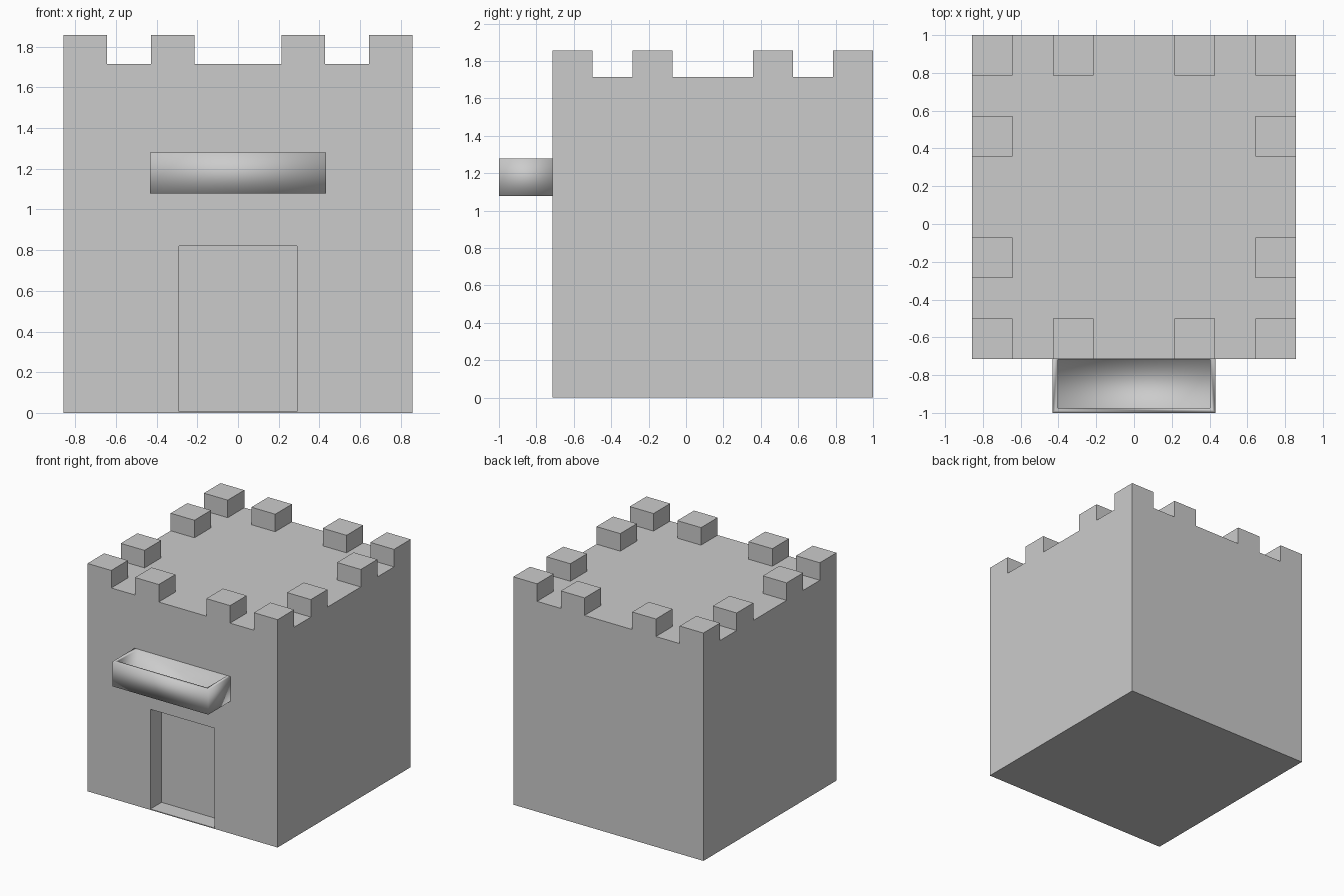
import bpy, bmesh
from mathutils import Vector

if "Cube" in bpy.data.objects:
    bpy.data.objects.remove(bpy.data.objects["Cube"])

U = 1.5 / 7          # one battlement cell
CY = 1 - 4 * U       # tower centre in y
FRONT = CY - 4 * U   # front wall plane


def to_object(name, bm):
    bmesh.ops.recalc_face_normals(bm, faces=bm.faces)
    mesh = bpy.data.meshes.new(name)
    bm.to_mesh(mesh)
    bm.free()
    obj = bpy.data.objects.new(name, mesh)
    bpy.context.collection.objects.link(obj)
    return obj


def box(name, lo, hi):
    bm = bmesh.new()
    bmesh.ops.create_cube(bm, size=1)
    lo, hi = Vector(lo), Vector(hi)
    for v in bm.verts:
        v.co = (lo + hi) / 2 + v.co * (hi - lo)
    return to_object(name, bm)


def cut(obj, cutter):
    mod = obj.modifiers.new("cut", 'BOOLEAN')
    mod.operation = 'DIFFERENCE'
    mod.solver = 'EXACT'
    mod.object = cutter
    cutter.hide_render = True
    cutter.hide_set(True)


# Tower: 8 x 8 roof grid, merlons raised from rim cells, walls dropped to the ground
bm = bmesh.new()
bmesh.ops.create_grid(bm, x_segments=8, y_segments=8, size=4 * U)
bmesh.ops.translate(bm, verts=bm.verts, vec=(0, CY, 8 * U))


def is_merlon(face):
    c = face.calc_center_median()
    i, j = int((c.x + 4 * U) / U), int((c.y - FRONT) / U)
    return i in (0, 2, 5, 7) and j in (0, 2, 5, 7) and (i in (0, 7) or j in (0, 7))


merlons = [f for f in bm.faces if is_merlon(f)]
raised = bmesh.ops.extrude_discrete_faces(bm, faces=merlons)["faces"]
bmesh.ops.translate(bm, verts=list({v for f in raised for v in f.verts}), vec=(0, 0, U * 2 / 3))

rim = [e for e in bm.edges if e.is_boundary]
walls = bmesh.ops.extrude_edge_only(bm, edges=rim)["geom"]
base_verts = [g for g in walls if isinstance(g, bmesh.types.BMVert)]
bmesh.ops.translate(bm, verts=base_verts, vec=(0, 0, -8 * U))
bmesh.ops.holes_fill(bm, edges=[e for e in bm.edges if e.is_boundary], sides=0)
bmesh.ops.recalc_face_normals(bm, faces=bm.faces)
bmesh.ops.dissolve_limit(bm, angle_limit=0.01, verts=bm.verts, edges=bm.edges)
tower = to_object("tower", bm)

# Recessed doorway
cut(tower, box("doorway_cutter", (-0.29, FRONT - 0.1, 0.007), (0.29, FRONT + 0.143, 0.82)))

# Open-topped balcony with softly shaded sides
balcony = box("balcony", (-0.432, -1, 1.078), (0.432, FRONT + 0.01, 1.28))
cut(balcony, box("balcony_cutter", (-0.403, -0.973, 1.108), (0.403, FRONT - 0.002, 1.4)))
for p in balcony.data.polygons:
    p.use_smooth = True
for p in bpy.data.objects["balcony_cutter"].data.polygons:
    p.use_smooth = True
